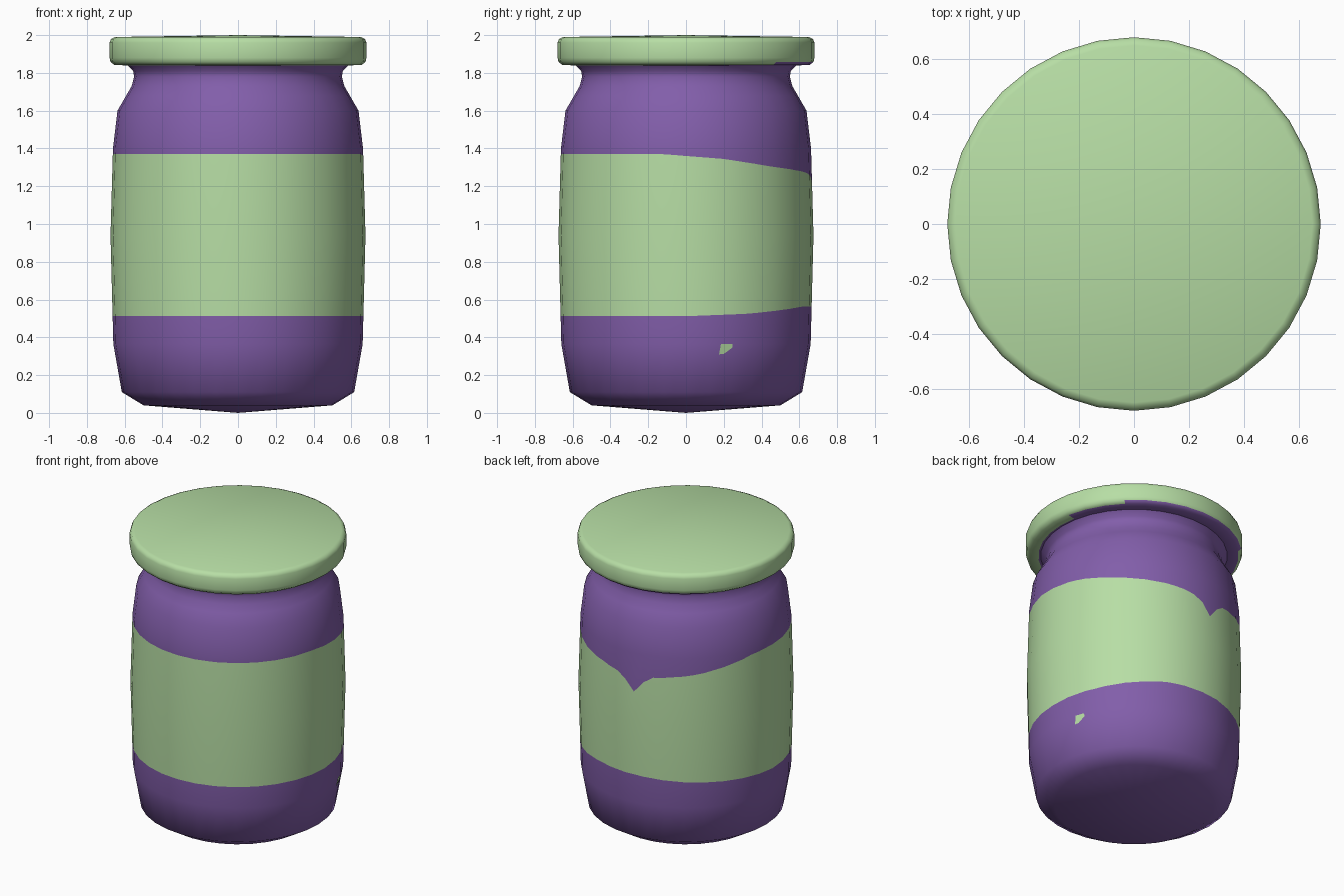
import bpy, bmesh, math
from math import sin, cos, pi, radians, degrees

if "Cube" in bpy.data.objects:
    bpy.data.objects.remove(bpy.data.objects["Cube"])


def colour(name, rgb):
    m = bpy.data.materials.new(name)
    m.diffuse_color = (*rgb, 1)
    m.use_nodes = True
    m.node_tree.nodes["Principled BSDF"].inputs["Base Color"].default_value = m.diffuse_color
    return m


purple = colour("purple", (0.223, 0.112, 0.402))
green = colour("light green", (0.474, 0.730, 0.376))


def interp(table, t):
    """Linear lookup in a sorted list of (t, value)."""
    for (a, va), (b, vb) in zip(table, table[1:]):
        if a <= t <= b:
            return va + (vb - va) * (t - a) / (b - a)
    return table[-1][1] if t > table[-1][0] else table[0][1]


def lathe(name, rows, n, rule, bottom=None, top=None, angle=50):
    """rows: functions azimuth_degrees -> (r, z). rule(row, azimuth) -> material index."""
    bm = bmesh.new()
    rings = []
    for row in rows:
        ring = []
        for i in range(n):
            r, z = row(360 * i / n)
            if n == 64 and i % 2:          # keep the 32-sided outline
                r *= cos(pi / 32)
            a = 2 * pi * i / n
            ring.append(bm.verts.new((r * cos(a), r * sin(a), z)))
        rings.append(ring)
    for k in range(len(rings) - 1):
        for i in range(n):
            j = (i + 1) % n
            f = bm.faces.new((rings[k][i], rings[k][j], rings[k + 1][j], rings[k + 1][i]))
            f.material_index = rule(k, 360 * (i + 0.5) / n)
    for z, ring, k in ((bottom, rings[0], -1), (top, rings[-1], len(rings))):
        if z is None:
            continue
        c = bm.verts.new((0, 0, z))
        for i in range(n):
            tri = (ring[i], ring[(i + 1) % n], c)
            f = bm.faces.new(tri if k > 0 else tri[::-1])
            f.material_index = rule(k, 0)
    return finish(name, bm, angle)


def finish(name, bm, angle):
    me = bpy.data.meshes.new(name)
    bm.to_mesh(me)
    bm.free()
    ob = bpy.data.objects.new(name, me)
    bpy.context.collection.objects.link(ob)
    me.materials.append(purple)
    me.materials.append(green)
    bpy.ops.object.select_all(action='DESELECT')
    ob.select_set(True)
    bpy.context.view_layer.objects.active = ob
    bpy.ops.object.shade_smooth_by_angle(angle=radians(angle))
    return ob


# Jar side profile as (z, radius)
side = [(0.04, 0.50), (0.11, 0.615), (0.365, 0.66), (0.94, 0.675), (1.40, 0.662),
        (1.60, 0.638), (1.68, 0.592), (1.73, 0.563), (1.78, 0.55), (1.81, 0.555), (1.845, 0.59)]

# Label edges by azimuth: straight in front, uneven with a notch at the back
label_top = [(0, 1.36), (17, 1.345), (42, 1.305), (75, 1.27), (88, 1.24), (95.6, 1.135),
             (104, 1.25), (130, 1.287), (165, 1.365), (180, 1.37), (350, 1.37), (360, 1.36)]
label_low = [(0, 0.512), (30, 0.525), (70, 0.565), (100, 0.56), (135, 0.54), (180, 0.512),
             (360, 0.512)]


def fixed(z):
    return lambda a: (interp(side, z), z)


def edge(table):
    return lambda a: (interp(side, interp(table, a)), interp(table, a))


# Jar body with the label as coloured bands
body_rows = ([fixed(z) for z in (0.04, 0.11, 0.365)] + [edge(label_low), fixed(0.94), edge(label_top)]
             + [fixed(z) for z in (1.40, 1.60, 1.68, 1.73, 1.78, 1.81, 1.845)])
lathe("jar_body", body_rows, 64, lambda k, a: 1 if k in (3, 4) else 0, bottom=0.0)

# Lid, with a partly purple underside at the back
lid = [(0.55, 1.843), (0.60, 1.840), (0.655, 1.842), (0.675, 1.858), (0.68, 1.88), (0.68, 1.96),
       (0.672, 1.98), (0.65, 1.99)]


def lid_rule(k, a):
    if k == 0 or (k == 1 and 10 < a < 170) or (k == 2 and 45 < a < 140):
        return 0
    return 1


lathe("lid", [lambda a, p=p: p for p in lid], 32, lid_rule, top=2.0, angle=60)

# Small green fleck low on the right side
bm = bmesh.new()
pts = [(0.175, 0.31), (0.20, 0.312), (0.245, 0.345), (0.245, 0.365), (0.185, 0.365)]
vs = []
for y, z in pts:
    r = interp(side, z) + 0.002
    vs.append(bm.verts.new((math.sqrt(r * r - y * y), y, z)))
bm.faces.new(vs).material_index = 1
finish("label_fleck", bm, 30)
